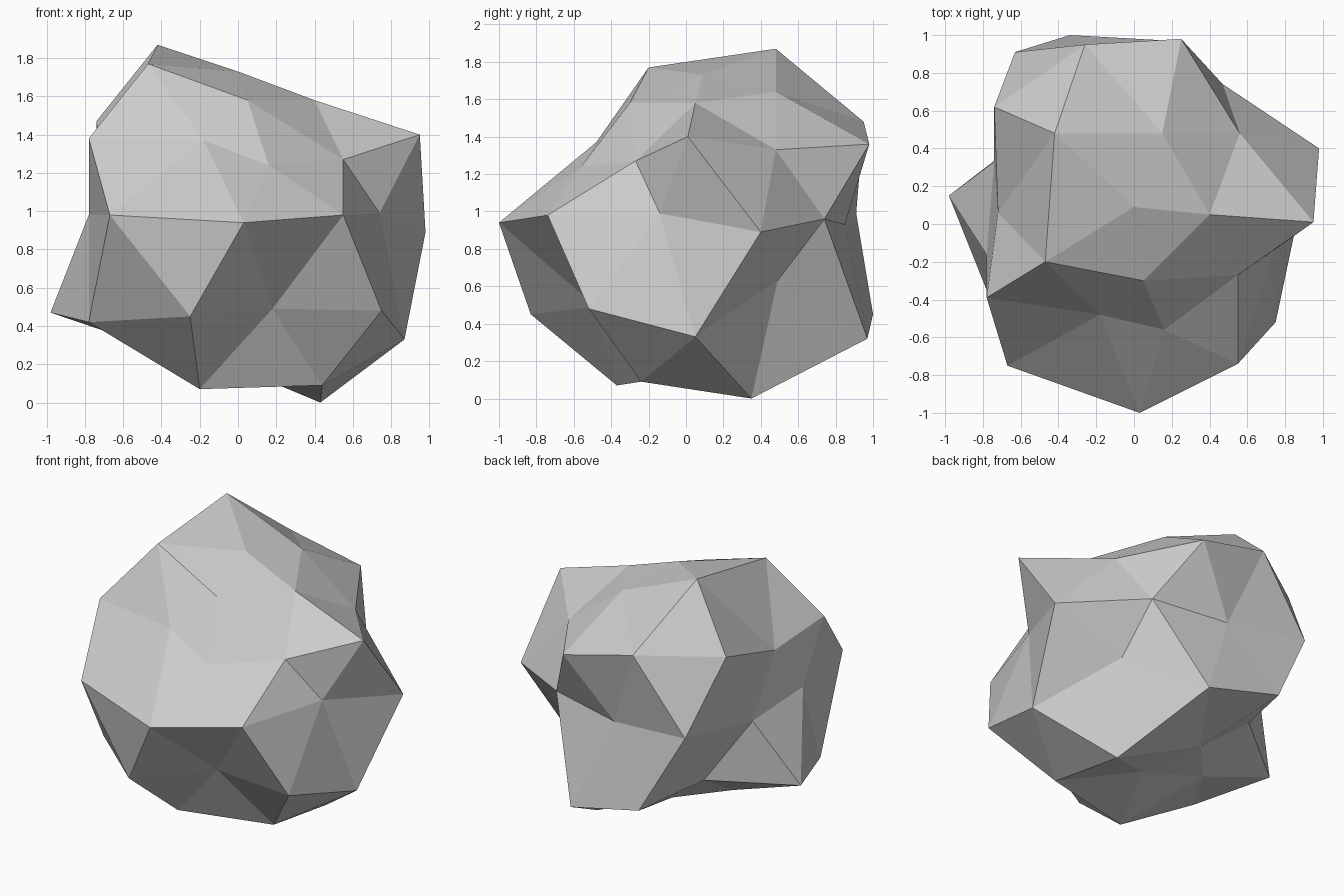
import bpy
import bmesh
import math

default_cube = bpy.data.objects.get("Cube")
if default_cube:
    bpy.data.objects.remove(default_cube, do_unlink=True)


def flat_material(name, colour):
    material = bpy.data.materials.new(name)
    material.use_nodes = True
    material.diffuse_color = colour
    shader = material.node_tree.nodes["Principled BSDF"]
    shader.inputs["Base Color"].default_value = colour
    shader.inputs["Roughness"].default_value = 1
    return material


def ring_order(vert):
    # Rings run from the crown to the base, each counted around from +x
    angle = round(math.degrees(math.atan2(vert.co.y, vert.co.x))) % 360
    on_axis = math.hypot(vert.co.x, vert.co.y) < 0.01
    return (-round(vert.co.z, 2), 0 if on_axis else angle)


# Knobbly corner positions, ring by ring
crown = [(0, .09, 1.73)]
top_ring = [(.4, .05, 1.58), (.15, .48, 1.64), (-.42, .48, 1.87),
            (-.47, -.2, 1.77), (.05, -.3, 1.58)]
shoulder_dips = [(.56, .48, 1.33), (-.26, .95, 1.48), (-.72, .06, 1.3),
                 (-.18, -.48, 1.37), (.55, -.27, 1.27)]
shoulder_peaks = [(.95, .01, 1.4), (.25, .98, 1.36), (-.74, .62, 1.47),
                  (-.78, -.39, 1.38), (.16, -.56, 1.24)]
waist = [(.98, .4, .89), (.47, .74, .96), (-.05, .85, .93),
         (-.63, .91, .99), (-.74, .33, .92), (-.78, -.16, .98),
         (-.67, -.75, .98), (.03, -1, .94), (.55, -.74, .98),
         (.74, -.14, .99)]
lower_peaks = [(.51, .49, .63), (-.34, 1, .45), (-.98, .15, .47),
               (-.25, -.83, .45), (.75, -.52, .48)]
lower_dips = [(.87, .05, .33), (.2, .97, .32), (-.5, .52, .52),
              (-.78, -.35, .42), (.18, -.48, .49)]
foot_ring = [(.43, .35, 0), (-.19, .42, .28), (-.45, .13, .29),
             (-.2, -.37, .07), (.44, -.24, .09)]
base = [(0, .08, .18)]

# Faceted boulder: an icosphere pushed out of shape
bm = bmesh.new()
bmesh.ops.create_icosphere(bm, subdivisions=2, radius=1)
corners = (crown + top_ring + shoulder_dips + shoulder_peaks + waist
           + lower_peaks + lower_dips + foot_ring + base)
for vert, corner in zip(sorted(bm.verts, key=ring_order), corners):
    vert.co = corner
bmesh.ops.recalc_face_normals(bm, faces=bm.faces)

mesh = bpy.data.meshes.new("boulder")
bm.to_mesh(mesh)
bm.free()
mesh.materials.append(flat_material("stone grey", (.6, .6, .6, 1)))
boulder = bpy.data.objects.new("boulder", mesh)
bpy.context.collection.objects.link(boulder)
